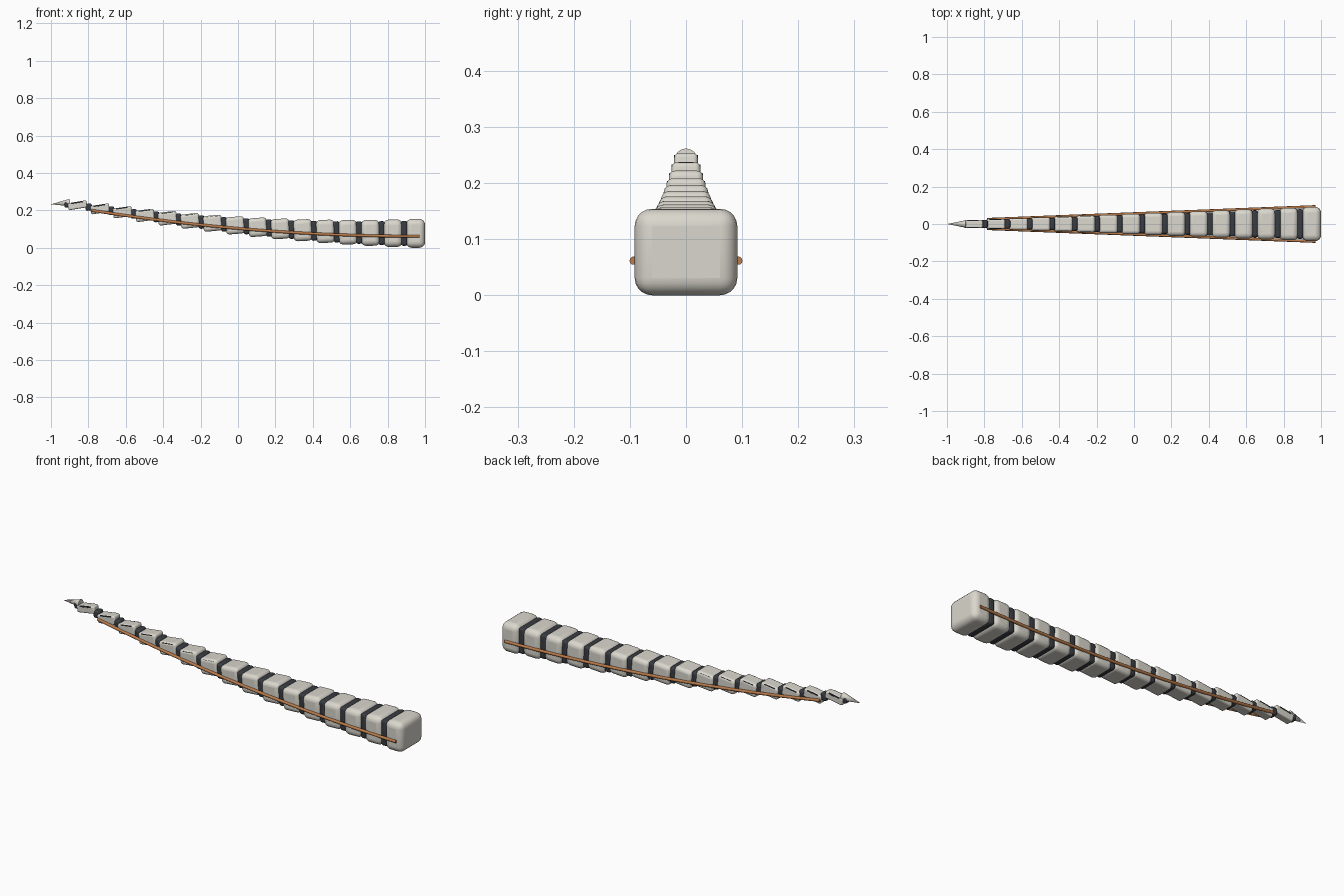
import bpy, math

if "Cube" in bpy.data.objects:
    bpy.data.objects.remove(bpy.data.objects["Cube"])


def material(name, color):
    m = bpy.data.materials.new(name)
    m.diffuse_color = (*color, 1)
    m.use_nodes = True
    m.node_tree.nodes["Principled BSDF"].inputs["Base Color"].default_value = m.diffuse_color
    return m


SHELL = material("shell_beige", (0.70, 0.68, 0.61))
DARK = material("dark_rubber", (0.04, 0.045, 0.055))
COPPER = material("copper", (0.50, 0.20, 0.07))

N, X0, PITCH, LENGTH = 16, 0.949, 0.1205, 0.102


# Spine height and taper along the tail
def spine_z(x):
    return 0.077 + 0.046 * (X0 - x) ** 2


def tilt(x):
    return -math.atan(0.092 * (X0 - x))


def half_width(x):
    return 0.0915 - 0.039 * (X0 - x)


def half_height(x):
    return 0.077 - 0.0322 * (X0 - x)


def rounded_box(name, loc, size, rot, bevel, mat, segments=4):
    bpy.ops.mesh.primitive_cube_add(size=1, location=loc, rotation=(0, rot, 0))
    ob = bpy.context.object
    ob.name = name
    ob.scale = size
    bpy.ops.object.transform_apply(location=False, rotation=False, scale=True)
    mod = ob.modifiers.new("bevel", "BEVEL")
    mod.width = bevel
    mod.segments = segments
    ob.data.materials.append(mat)
    bpy.ops.object.shade_smooth_by_angle()
    return ob


for i in range(N):
    x = X0 - PITCH * i
    z, w, h, a = spine_z(x), half_width(x), half_height(x), tilt(x)
    # Armoured vertebra
    rounded_box(f"vertebra_{i+1}", (x, 0, z), (LENGTH, 2 * w, 2 * h), a,
                min(0.036, 0.4 * h), SHELL, 5)
    # Dark slots along the upper edges
    dz = 0.77 * h
    for side in (-1, 1):
        rounded_box(f"edge_slot_{i+1}", (x + dz * math.sin(a), side * 0.87 * w, z + dz * math.cos(a)),
                    (0.062, 0.007, 0.007), a, 0.001, DARK, 1)
    # Flexible joint behind each vertebra
    if i < N - 1:
        xj = x - PITCH / 2
        rounded_box(f"joint_{i+1}", (xj, 0, spine_z(xj)),
                    (0.036, 1.78 * half_width(xj), 1.78 * half_height(xj)), tilt(xj),
                    min(0.012, 0.4 * half_height(xj)), DARK, 3)

# Last joint and pointed tip
xj = X0 - PITCH * (N - 0.5)
rounded_box("tip_joint", (xj + 0.004, 0, spine_z(xj) - 0.006), (0.03, 0.034, 0.032), tilt(xj), 0.008, DARK, 3)
bpy.ops.mesh.primitive_cone_add(vertices=24, radius1=0.02, radius2=0, depth=0.102,
                                location=(-0.949, 0, 0.237), rotation=(0, -math.pi / 2 - 0.09, 0))
tip = bpy.context.object
tip.name = "tail_tip"
tip.data.materials.append(SHELL)
bpy.ops.object.shade_smooth_by_angle()

# Copper tendons along both sides
for side, label in ((-1, "front"), (1, "back")):
    cu = bpy.data.curves.new(f"tendon_{label}", "CURVE")
    cu.dimensions = "3D"
    cu.bevel_depth = 0.0075
    cu.bevel_resolution = 3
    cu.use_fill_caps = True
    sp = cu.splines.new("POLY")
    sp.points.add(16)
    for k, p in enumerate(sp.points):
        x = 0.97 - 1.755 * k / 16
        p.co = (x, side * (half_width(x) + 0.001), spine_z(x) - 0.0155, 1)
    ob = bpy.data.objects.new(f"tendon_{label}", cu)
    cu.materials.append(COPPER)
    bpy.context.collection.objects.link(ob)
